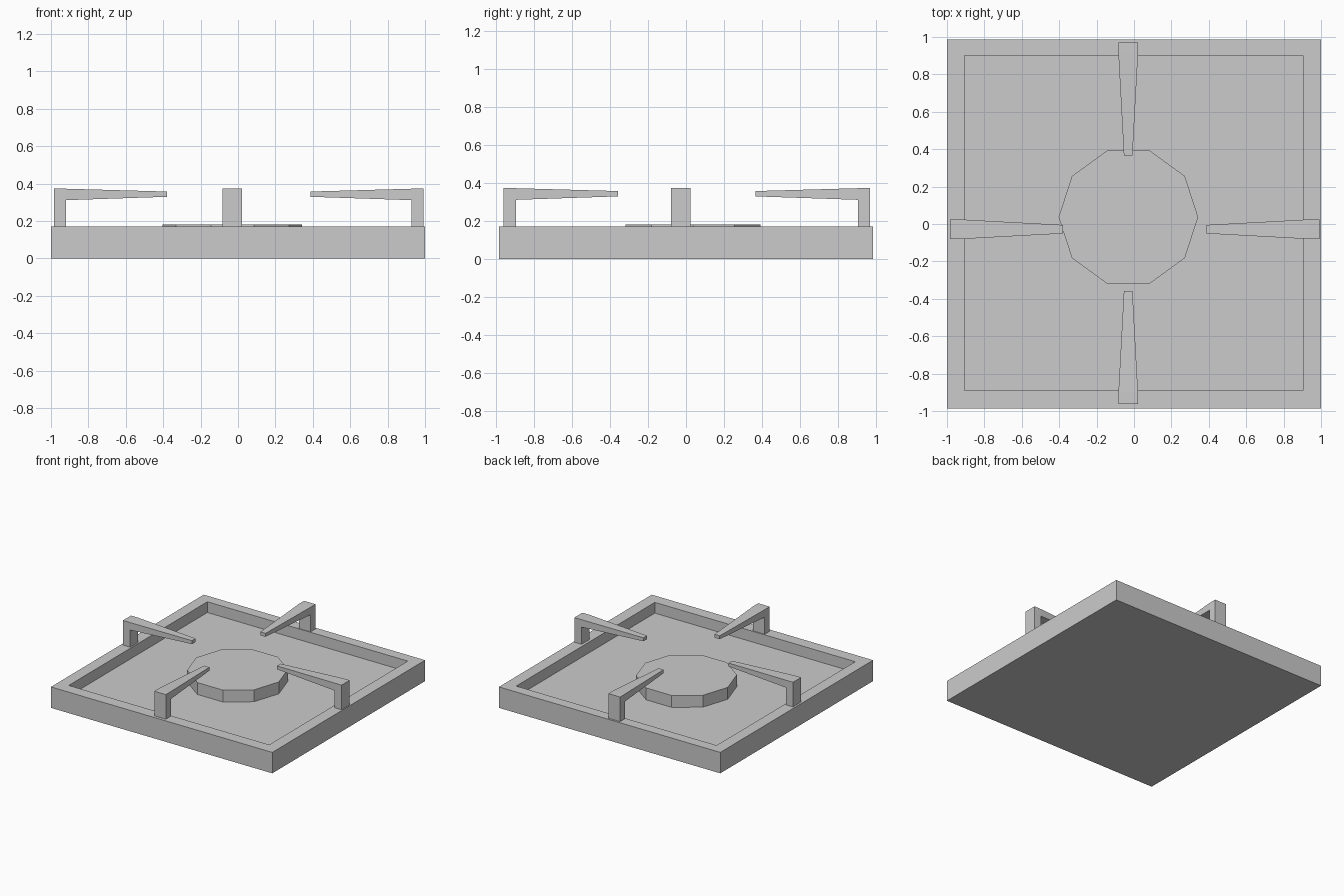
import bpy, bmesh
from math import pi
from mathutils import Matrix, Vector

if "Cube" in bpy.data.objects:
    bpy.data.objects.remove(bpy.data.objects["Cube"])

RIM_Z, FLOOR_Z = 0.171, 0.083


def finish(name, bm):
    bmesh.ops.recalc_face_normals(bm, faces=bm.faces[:])
    mesh = bpy.data.meshes.new(name)
    bm.to_mesh(mesh)
    bm.free()
    obj = bpy.data.objects.new(name, mesh)
    bpy.context.collection.objects.link(obj)
    return obj


def rect(bm, x0, x1, y0, y1, z):
    return [bm.verts.new(c) for c in ((x0, y0, z), (x1, y0, z), (x1, y1, z), (x0, y1, z))]


# Tray: stacked rectangles joined into a recessed box
bm = bmesh.new()
loops = [rect(bm, -1, 1, -0.986, 0.986, 0),
         rect(bm, -1, 1, -0.986, 0.986, RIM_Z),
         rect(bm, -0.907, 0.904, -0.889, 0.90, RIM_Z),
         rect(bm, -0.907, 0.904, -0.889, 0.90, FLOOR_Z)]
for a, b in zip(loops, loops[1:]):
    for i in range(4):
        j = (i + 1) % 4
        bm.faces.new((a[i], a[j], b[j], b[i]))
bm.faces.new(loops[0])
bm.faces.new(loops[-1])
finish("tray", bm)

# Burner: ten-sided disc, slightly off centre
bm = bmesh.new()
bmesh.ops.create_cone(bm, cap_ends=True, segments=10, radius1=0.373, radius2=0.373,
                      depth=0.18 - FLOOR_Z, matrix=Matrix.Rotation(pi / 2, 4, 'Z'))
ang = min((abs(v.co.y) for v in bm.verts))
if ang > 0.01:  # keep a corner on the x axis
    bmesh.ops.rotate(bm, verts=bm.verts[:], matrix=Matrix.Rotation(pi / 10, 3, 'Z'))
bmesh.ops.translate(bm, verts=bm.verts[:], vec=(-0.03, 0.037, (0.18 + FLOOR_Z) / 2))
finish("burner", bm)


# Pot support: post on the rim with an arm tapering inward
# Profile points are (distance inward from outer end, z, half width)
PROFILE = [(0, RIM_Z, 0.052), (0.065, RIM_Z, 0.052), (0.065, 0.311, 0.052),
           (0.604, 0.329, 0.023), (0.604, 0.357, 0.023),
           (0.065, 0.372, 0.052), (0, 0.372, 0.052), (0, 0.311, 0.052)]


def pot_support(name, outer, angle):
    bm = bmesh.new()
    sides = [[bm.verts.new((d, s * w, z)) for d, z, w in PROFILE] for s in (-1, 1)]
    n = len(PROFILE)
    for v in sides:
        for idx in ((0, 1, 2, 7), (7, 2, 5, 6), (2, 3, 4, 5)):
            bm.faces.new([v[i] for i in idx])
    a, b = sides
    for i in range(n):
        j = (i + 1) % n
        bm.faces.new((a[i], a[j], b[j], b[i]))
    bm.transform(Matrix.Translation(Vector((*outer, 0))) @ Matrix.Rotation(angle, 4, 'Z'))
    finish(name, bm)


pot_support("left_support", (-0.984, -0.028), 0)
pot_support("right_support", (0.992, -0.028), pi)
pot_support("front_support", (-0.031, -0.962), pi / 2)
pot_support("back_support", (-0.031, 0.97), -pi / 2)
